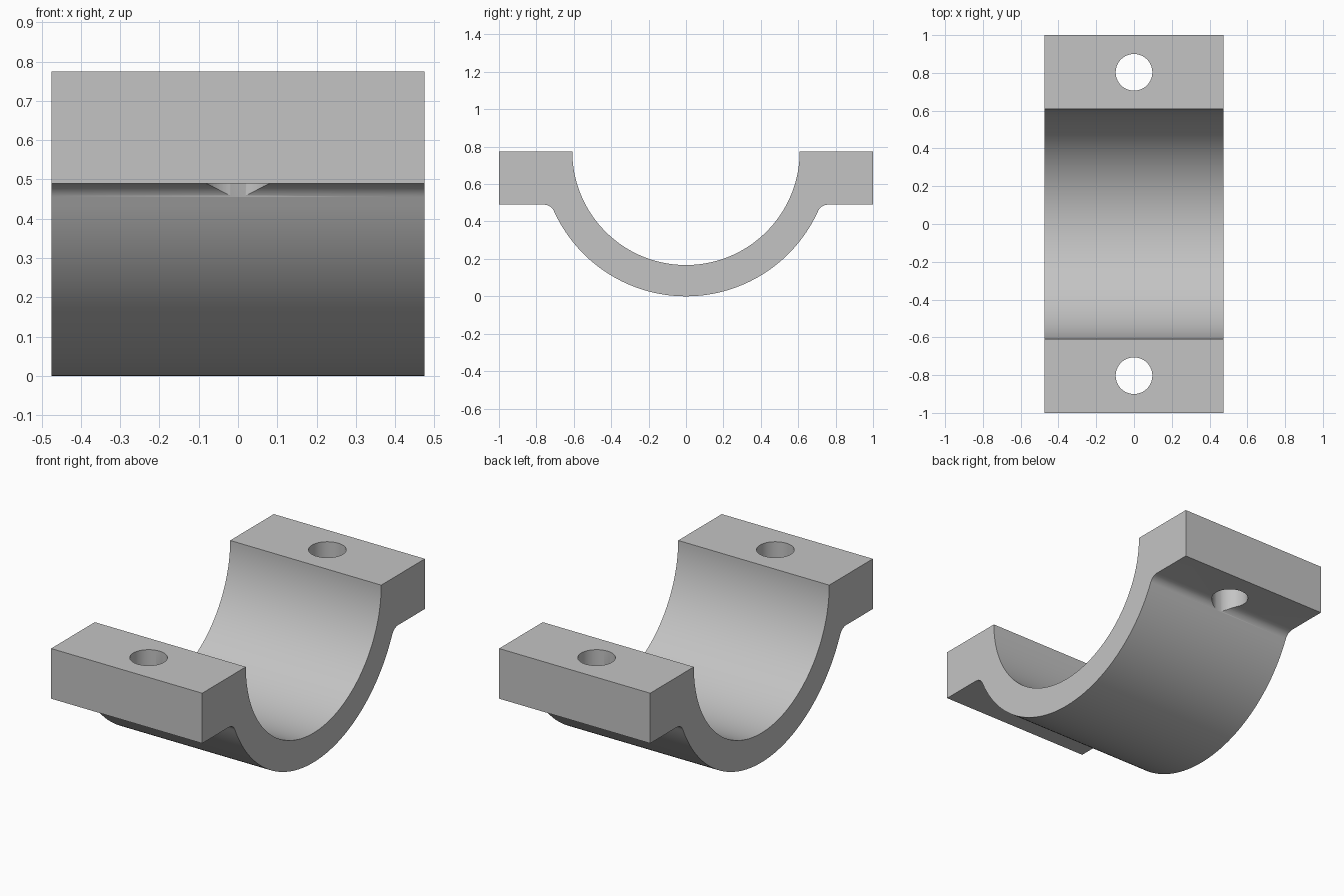
import bpy, bmesh
from math import sin, cos, pi, radians, sqrt, atan2

cube = bpy.data.objects.get("Cube")
if cube:
    bpy.data.objects.remove(cube, do_unlink=True)

HALF_WIDTH = 0.475
TOP = 0.775          # flat top, also the height of the bore axis
OUTER, INNER = 0.775, 0.608
FLANGE_BOTTOM = 0.49
FILLET = 0.06
HOLE_Y, HOLE_R = 0.803, 0.097

grey = bpy.data.materials.new("plain_grey")
grey.use_nodes = True
colour = (0.55, 0.55, 0.55, 1)
grey.diffuse_color = colour
grey.node_tree.nodes["Principled BSDF"].inputs["Base Color"].default_value = colour


def arc(cy, cz, r, start, end, steps):
    """Points in the YZ plane along an arc."""
    angles = [start + (end - start) * i / steps for i in range(steps + 1)]
    return [(cy + r * cos(a), cz + r * sin(a)) for a in angles]


# Half of the outer outline: saddle arc, fillet, then flange
fillet_z = FLANGE_BOTTOM - FILLET
fillet_y = sqrt((OUTER + FILLET) ** 2 - (TOP - fillet_z) ** 2)
tangent = atan2(fillet_z - TOP, fillet_y)
right = arc(0, TOP, OUTER, -pi / 2, tangent, 40)
right += arc(fillet_y, fillet_z, FILLET, tangent + pi, pi / 2, 12)[1:]
right += [(1, FLANGE_BOTTOM), (1, TOP)]
left = [(-y, z) for y, z in reversed(right[1:])]
profile = left + right + arc(0, TOP, INNER, 0, -pi, 96)

# Bracket body: profile extruded along x
bm = bmesh.new()
face = bm.faces.new([bm.verts.new((-HALF_WIDTH, y, z)) for y, z in profile])
extruded = bmesh.ops.extrude_face_region(bm, geom=[face], use_keep_orig=True)
verts = [v for v in extruded["geom"] if isinstance(v, bmesh.types.BMVert)]
bmesh.ops.translate(bm, verts=verts, vec=(2 * HALF_WIDTH, 0, 0))
bmesh.ops.recalc_face_normals(bm, faces=bm.faces)
mesh = bpy.data.meshes.new("saddle_bracket")
bm.to_mesh(mesh)
bm.free()
mesh.materials.append(grey)
bracket = bpy.data.objects.new("saddle_bracket", mesh)
bpy.context.collection.objects.link(bracket)

# Bolt holes through both flanges
bpy.context.view_layer.objects.active = bracket
for side in (-1, 1):
    bpy.ops.mesh.primitive_cylinder_add(vertices=64, radius=HOLE_R, depth=1,
                                        location=(0, side * HOLE_Y, 0.6))
    cutter = bpy.context.object
    cutter.name = "bolt_hole_cutter"
    cutter.hide_render = True
    cutter.data.materials.append(grey)
    hole = bracket.modifiers.new("bolt_hole", 'BOOLEAN')
    hole.operation = 'DIFFERENCE'
    hole.solver = 'EXACT'
    hole.object = cutter
    bpy.context.view_layer.objects.active = bracket
    bpy.ops.object.modifier_apply(modifier=hole.name)
    bpy.data.objects.remove(cutter, do_unlink=True)

# Smooth curved walls, crisp edges
bpy.ops.object.select_all(action='DESELECT')
bracket.select_set(True)
bpy.context.view_layer.objects.active = bracket
bpy.ops.object.shade_smooth_by_angle(angle=radians(30))
